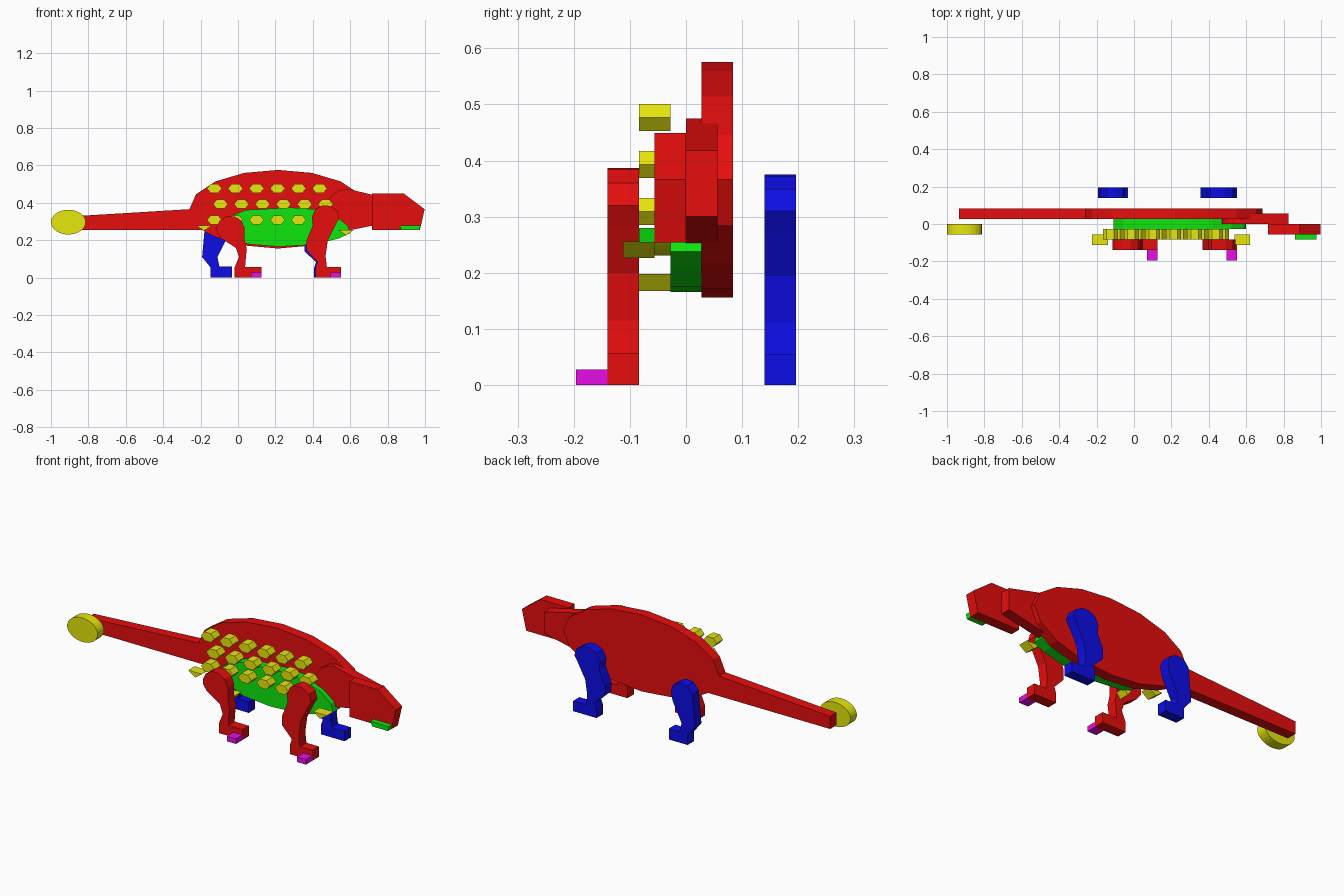
import bpy, bmesh, math


def material(name, rgb):
    m = bpy.data.materials.new(name)
    m.diffuse_color = (*rgb, 1)
    return m


LO, HI = 0.004, 0.8
RED = material("red", (HI, LO, LO))
GREEN = material("green", (LO, HI, LO))
BLUE = material("blue", (LO, LO, HI))
YELLOW = material("yellow", (HI, HI, LO))
MAGENTA = material("magenta", (HI, LO, HI))
T = 0.056  # thickness of every slab


def slab(name, pts, y0, mat, depth=T):
    """Extrude an x-z outline from y0 towards +y."""
    bm = bmesh.new()
    face = bm.faces.new([bm.verts.new((x, y0, z)) for x, z in pts])
    res = bmesh.ops.extrude_face_region(bm, geom=[face])
    verts = [v for v in res["geom"] if isinstance(v, bmesh.types.BMVert)]
    bmesh.ops.translate(bm, verts=verts, vec=(0, depth, 0))
    bmesh.ops.recalc_face_normals(bm, faces=bm.faces)
    me = bpy.data.meshes.new(name)
    bm.to_mesh(me)
    bm.free()
    me.materials.append(mat)
    ob = bpy.data.objects.new(name, me)
    bpy.context.collection.objects.link(ob)
    return ob


def ellipse(cx, cz, rx, rz, n, first=0, last=None):
    last = n - 1 if last is None else last
    return [(cx + rx * math.cos(2 * math.pi * i / n), cz + rz * math.sin(2 * math.pi * i / n))
            for i in range(first, last + 1)]


def box(x0, x1, z0, z1):
    return [(x0, z0), (x1, z0), (x1, z1), (x0, z1)]


# Body: sixteen-sided oval with the tail joined at its left end
body = ellipse(0.214, 0.366, 0.474, 0.21, 16, -6, 8)
tail = [(-0.935, 0.325), (-0.935, 0.256), (-0.195, 0.256)]
slab("body_and_tail", body + tail, 0.028, RED)

# Tail club
club = slab("tail_club", ellipse(-0.907, 0.297, 0.093, 0.066, 32), -0.056, YELLOW)

# Neck, head and lower jaw
neck = ellipse(0.585, 0.363, 0.115, 0.112, 16, 4, 12)
slab("neck", neck + [(0.825, 0.30), (0.825, 0.418)], 0.0, RED)
slab("head", [(0.716, 0.254), (0.972, 0.254), (0.998, 0.366), (0.887, 0.449), (0.716, 0.449)],
     -0.056, RED)
slab("jaw", [(0.875, 0.254), (0.97, 0.254), (0.976, 0.28), (0.862, 0.28)], -0.084, GREEN)

# Belly
slab("belly", [(-0.11, 0.27), (-0.05, 0.225), (0.05, 0.18), (0.217, 0.166), (0.4, 0.176),
               (0.54, 0.21), (0.6, 0.238), (0.585, 0.28), (0.52, 0.33), (0.42, 0.365),
               (0.28, 0.375), (0.04, 0.362), (-0.06, 0.32)], -0.028, GREEN)

# Three staggered rows of hexagonal armour studs
for row, (x0, z) in enumerate([(-0.126, 0.477), (-0.094, 0.393), (-0.126, 0.309)]):
    for i in range(6):
        cx = x0 + 0.1125 * i
        hexagon = [(cx + a, z + b) for a, b in
                   [(-0.04, 0), (-0.02, -0.024), (0.02, -0.024),
                    (0.04, 0), (0.02, 0.024), (-0.02, 0.024)]]
        slab(f"stud_{row}_{i}", hexagon, -0.084, YELLOW)

# Downward spikes along the flank
for name, cx, z, w, y in [("rear_spike", -0.182, 0.25, 0.042, -0.112),
                          ("front_spike", 0.578, 0.226, 0.042, -0.112),
                          ("middle_spike", 0.015, 0.168, 0.024, -0.084)]:
    slab(name, [(cx - w, z + 0.03), (cx, z), (cx + w, z + 0.03)], y, YELLOW)

# Near legs: thigh, shin and foot as one outline each
rear_leg = [(-0.115, 0.27), (-0.113, 0.24), (-0.09, 0.21), (-0.012, 0.16), (0.005, 0.11),
            (-0.018, 0.055), (-0.018, 0), (0.125, 0), (0.125, 0.057), (0.038, 0.057),
            (0.043, 0.12), (0.047, 0.15), (0.036, 0.2), (0.036, 0.265), (0.018, 0.305),
            (-0.02, 0.328), (-0.06, 0.328), (-0.098, 0.305)]
front_leg = [(0.395, 0.325), (0.4, 0.28), (0.367, 0.2), (0.367, 0.145), (0.425, 0.085),
             (0.415, 0.055), (0.415, 0), (0.55, 0), (0.55, 0.057), (0.475, 0.057),
             (0.468, 0.115), (0.48, 0.2), (0.52, 0.28), (0.542, 0.32), (0.53, 0.36),
             (0.49, 0.384), (0.455, 0.387), (0.415, 0.367)]
slab("rear_near_leg", rear_leg, -0.14, RED)
slab("front_near_leg", front_leg, -0.14, RED)

# Claws in front of the near feet
for name, x in [("rear_claw", 0.07), ("front_claw", 0.495)]:
    slab(name, box(x, x + 0.055, 0, 0.028), -0.196, MAGENTA)

# Far legs
slab("rear_far_leg", [(-0.18, 0.24), (-0.192, 0.11), (-0.147, 0.055), (-0.147, 0),
                      (-0.033, 0), (-0.033, 0.06), (-0.1, 0.06), (-0.11, 0.11),
                      (-0.055, 0.22), (-0.045, 0.27), (-0.06, 0.31), (-0.1, 0.33),
                      (-0.145, 0.325), (-0.175, 0.29)], 0.14, BLUE)
far = [(0.55 - (0.55 - x) * 1.06, z * 0.97) for x, z in front_leg]
slab("front_far_leg", far, 0.14, BLUE)
